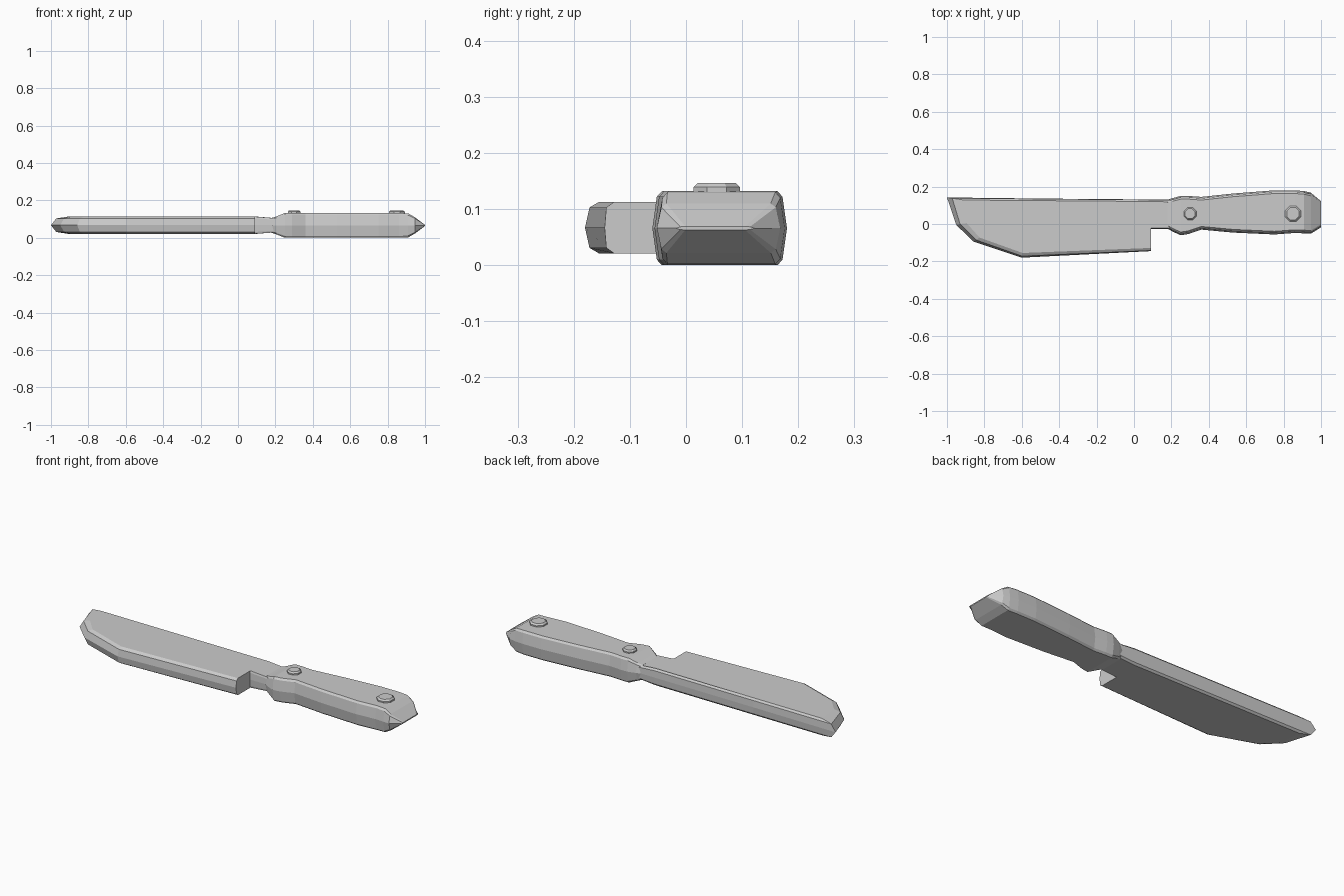
import bpy, bmesh, math

if "Cube" in bpy.data.objects:
    bpy.data.objects.remove(bpy.data.objects["Cube"])

MID = 0.067  # height of the knife's middle plane


def loft(name, rings):
    """Skin a list of equal-length rings and cap both ends."""
    bm = bmesh.new()
    vs = [[bm.verts.new(p) for p in ring] for ring in rings]
    n = len(vs[0])
    for a, b in zip(vs, vs[1:]):
        for i in range(n):
            j = (i + 1) % n
            bm.faces.new((a[i], a[j], b[j], b[i]))
    bm.faces.new(vs[0][::-1])
    bm.faces.new(vs[-1])
    bmesh.ops.recalc_face_normals(bm, faces=bm.faces)
    mesh = bpy.data.meshes.new(name)
    bm.to_mesh(mesh)
    bm.free()
    obj = bpy.data.objects.new(name, mesh)
    bpy.context.collection.objects.link(obj)
    return obj


# Blade: outlines at the middle, shoulder and flat face, mirrored in z
outer = [(-1, .142), (-.5, .136), (.1, .131), (.21, .13), (.21, -.027), (.09, -.027),
         (.09, -.145), (-.6, -.18), (-.86, -.093), (-.95, -.005)]
shoulder = [(-.972, .138), (-.5, .134), (.1, .129), (.21, .128), (.21, -.025), (.09, -.025),
            (.09, -.142), (-.597, -.172), (-.845, -.085), (-.93, 0)]
flat = [(-.91, .128), (-.5, .125), (.1, .12), (.21, .118), (.21, -.022), (.09, -.022),
        (.09, -.128), (-.595, -.155), (-.825, -.073), (-.895, .005)]


def level(points, h):
    # the neck (right-hand end) is a little thinner
    return [(x, y, MID + h * (0.8 if x > .2 else 1)) for x, y in points]


loft("blade", [level(flat, -.046), level(shoulder, -.036), level(outer, 0),
               level(shoulder, .036), level(flat, .046)])

# Handle: faceted sections along x (x, y low, y high, half height)
stations = [(.18, -.025, .13, .040), (.205, -.04, .138, .048), (.25, -.06, .15, .066),
            (.29, -.054, .15, .066), (.36, -.03, .145, .066), (.53, -.046, .163, .066),
            (.75, -.056, .18, .066), (.86, -.048, .18, .066), (.91, -.05, .176, .064),
            (.945, -.052, .168, .044), (1, -.018, .122, .003)]
half = [(.017, -1), (.008, -.85), (0, 0), (.008, .85), (.017, 1)]
sections = []
for x, lo, hi, h in stations:
    right = [(x, hi - d, MID - .001 + h * k) for d, k in half]
    left = [(x, lo + d, MID - .001 + h * k) for d, k in reversed(half)]
    sections.append(right + left)
loft("handle", sections)

# Rivets: eight-sided studs with a chamfered cap
for name, x, r in (("front_rivet", .3, .036), ("rear_rivet", .85, .045)):
    rings = []
    for z, s in ((.115, 1), (.139, 1), (.147, .8)):
        rings.append([(x + r * s * math.cos((i + .5) * math.pi / 4),
                       .055 + r * s * math.sin((i + .5) * math.pi / 4), z) for i in range(8)])
    loft(name, rings)

# Rest the lowest point exactly on the ground
objs = list(bpy.context.collection.objects)
low = min(v.co.z for o in objs for v in o.data.vertices)
for o in objs:
    o.location.z -= low
